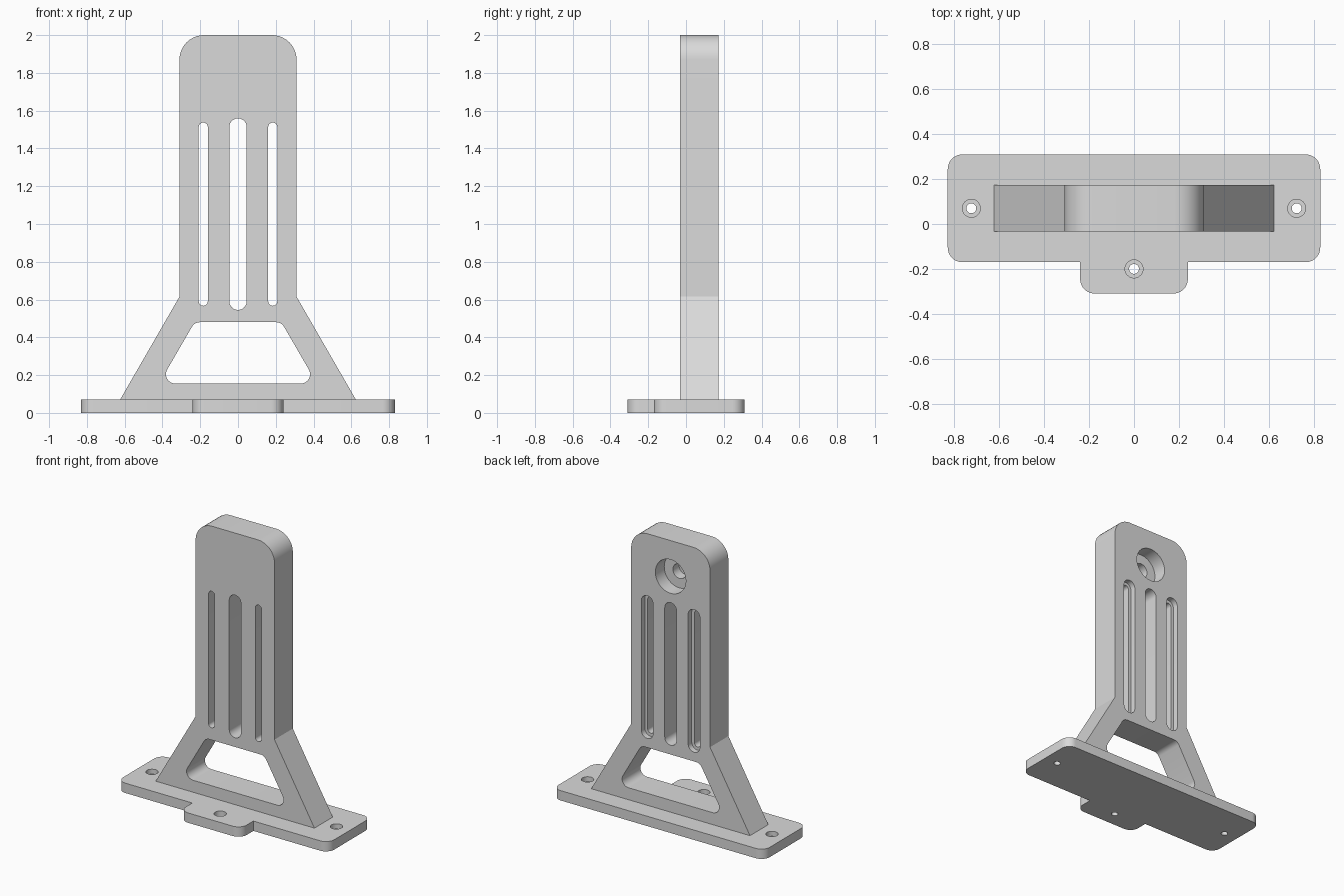
import bpy, bmesh, math
from mathutils import Vector

cube = bpy.data.objects.get("Cube")
if cube:
    bpy.data.objects.remove(cube, do_unlink=True)

grey = bpy.data.materials.new("light_grey")
grey.use_nodes = True
grey.diffuse_color = (0.7, 0.7, 0.7, 1)
grey.node_tree.nodes["Principled BSDF"].inputs["Base Color"].default_value = grey.diffuse_color


def rounded(corners, step=9):
    """Outline from (u, v, radius) corners, each filleted with an arc."""
    pts = []
    for i, (u, v, r) in enumerate(corners):
        p = Vector((u, v))
        if r == 0:
            pts.append(p)
            continue
        a = (Vector(corners[i - 1][:2]) - p).normalized()
        b = (Vector(corners[(i + 1) % len(corners)][:2]) - p).normalized()
        half = a.angle(b) / 2
        centre = p + (a + b).normalized() * (r / math.sin(half))
        start = p + a * (r / math.tan(half)) - centre
        end = p + b * (r / math.tan(half)) - centre
        sweep = start.angle_signed(end)
        n = max(2, round(math.degrees(abs(sweep)) / step))
        for k in range(n + 1):
            t = -sweep * k / n
            pts.append(centre + Vector((start.x * math.cos(t) - start.y * math.sin(t),
                                        start.x * math.sin(t) + start.y * math.cos(t))))
    return pts


def box(u, v, hu, hv, r):
    return rounded([(u - hu, v - hv, r), (u + hu, v - hv, r), (u + hu, v + hv, r), (u - hu, v + hv, r)])


def circle(u, v, r):
    return box(u, v, r, r, r)


def prism(name, outline, low, high, axis):
    """Extrude an outline along z (plan outline) or y (front outline)."""
    place = (lambda p, w: (p.x, p.y, w)) if axis == "z" else (lambda p, w: (p.x, w, p.y))
    bm = bmesh.new()
    rings = [[bm.verts.new(place(p, w)) for p in outline] for w in (low, high)]
    bm.faces.new(rings[0])
    bm.faces.new(rings[1])
    for i in range(len(outline)):
        bm.faces.new((rings[0][i - 1], rings[0][i], rings[1][i], rings[1][i - 1]))
    bmesh.ops.remove_doubles(bm, verts=bm.verts, dist=1e-5)
    bmesh.ops.recalc_face_normals(bm, faces=bm.faces)
    mesh = bpy.data.meshes.new(name)
    bm.to_mesh(mesh)
    bm.free()
    mesh.materials.append(grey)
    obj = bpy.data.objects.new(name, mesh)
    bpy.context.collection.objects.link(obj)
    return obj


def activate(obj):
    bpy.ops.object.select_all(action="DESELECT")
    obj.select_set(True)
    bpy.context.view_layer.objects.active = obj


def cut(obj, outline, low, high, axis):
    cutter = prism("cutter", outline, low, high, axis)
    cutter.hide_render = True
    mod = obj.modifiers.new("cut", "BOOLEAN")
    mod.operation, mod.solver, mod.object = "DIFFERENCE", "EXACT", cutter
    activate(obj)
    bpy.ops.object.modifier_apply(modifier=mod.name)
    bpy.data.objects.remove(cutter, do_unlink=True)


# Base plate with a front tab
TOP = 0.07
right_half = [(0.24, -0.31, 0.065), (0.24, -0.17, 0), (0.83, -0.17, 0.065), (0.83, 0.31, 0.065)]
mirror = [(-u, v, r) for u, v, r in reversed(right_half)]
base = prism("base_plate", rounded(right_half + mirror), 0, TOP, "z")

# Counterbored screw holes
for x, y in ((-0.725, 0.07), (0.725, 0.07), (0, -0.2)):
    cut(base, circle(x, y, 0.04), 0.035, 0.2, "z")
    cut(base, circle(x, y, 0.022), -0.1, 0.2, "z")

# Upright with flared foot, sunk slightly into the base
FRONT, BACK = -0.033, 0.173
side = [(0.63, 0.06, 0), (0.31, 0.615, 0), (0.31, 2.0, 0.13)]
mirror = [(-u, v, r) for u, v, r in reversed(side)]
upright = prism("upright", rounded(side + mirror), FRONT, BACK, "y")

# Window in the foot
window = [(-0.418, 0.155, 0.05), (0.418, 0.155, 0.05), (0.23, 0.48, 0.05), (-0.23, 0.48, 0.05)]
cut(upright, rounded(window), -0.5, 0.5, "y")

# Wide centre slot, narrow side slots with a recess on the back
MID = 1.052
cut(upright, box(0, MID, 0.046, 0.507, 0.046), -0.5, 0.5, "y")
for x in (-0.184, 0.184):
    cut(upright, box(x, MID, 0.046, 0.507, 0.046), BACK - 0.04, 0.5, "y")
    cut(upright, box(x, MID, 0.024, 0.485, 0.024), -0.5, 0.5, "y")

# Stepped blind hole in the back
cut(upright, circle(0, 1.745, 0.12), BACK - 0.1, 0.5, "y")
cut(upright, circle(0, 1.745, 0.052), BACK - 0.17, 0.5, "y")

for obj in (base, upright):
    activate(obj)
    bpy.ops.object.shade_smooth_by_angle(angle=math.radians(20))
